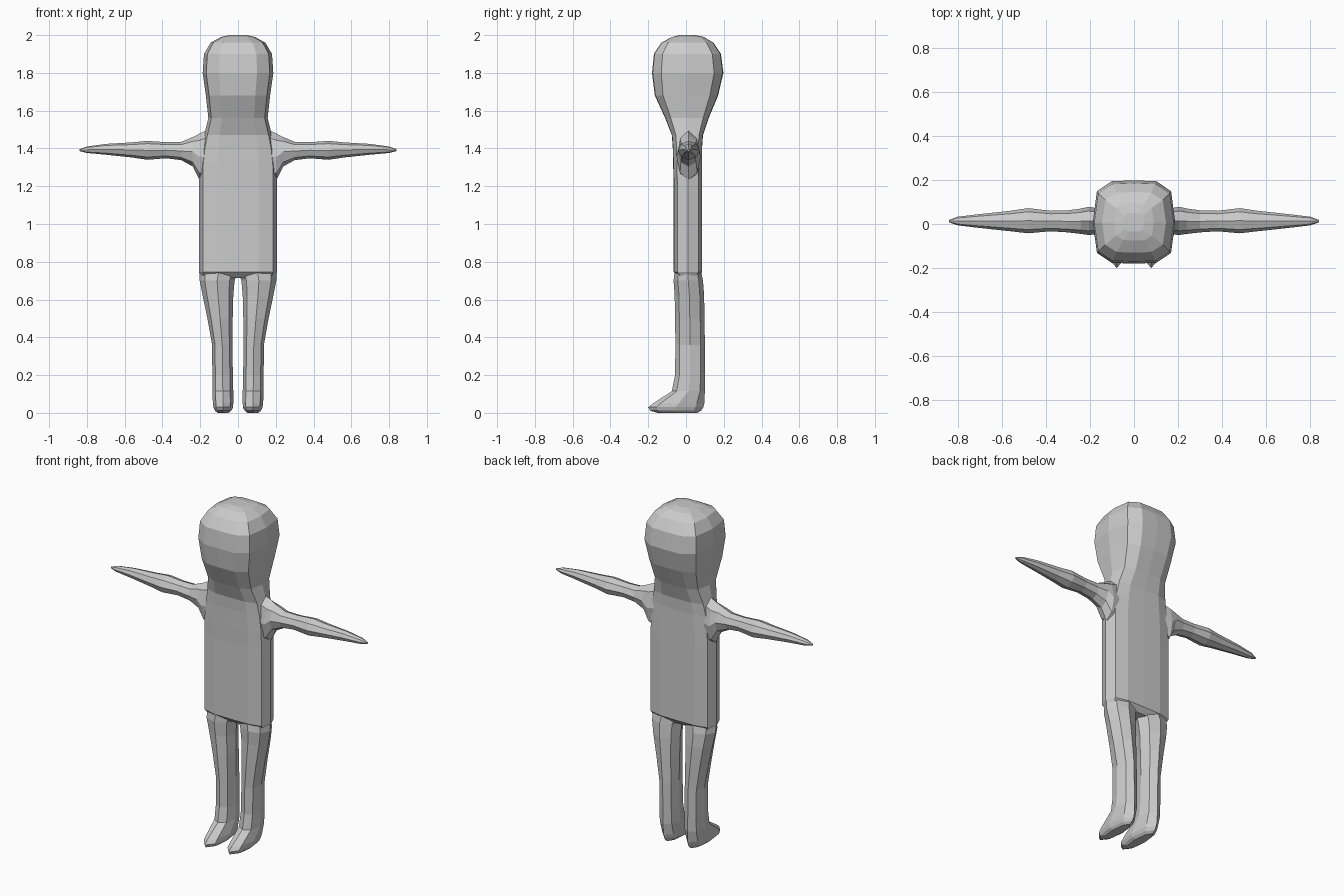
import bpy, bmesh, math

skin = bpy.data.materials.new("plain grey")
skin.diffuse_color = (0.6, 0.6, 0.6, 1)

# One quadrant of the rounded-box section, mirrored to a 12-sided ring
QUAD = [(1, 0), (0.9, 0.74), (0.54, 0.98)]
SECTION = QUAD + [(0, 1)] + [(-u, v) for u, v in QUAD[:0:-1]]
SECTION += [(-u, -v) for u, v in SECTION]
OCT = [(math.cos(i * math.pi / 4), math.sin(i * math.pi / 4)) for i in range(8)]


def loft(name, rings, cap_start=False, cap_end=True):
    """Skin a list of rings of 3D points into a flat-shaded object."""
    bm = bmesh.new()
    loops = [[bm.verts.new(p) for p in ring] for ring in rings]
    n = len(loops[0])
    for a, b in zip(loops, loops[1:]):
        for i in range(n):
            j = (i + 1) % n
            bm.faces.new((a[i], a[j], b[j], b[i]))
    if cap_start:
        bm.faces.new(loops[0][::-1])
    if cap_end:
        bm.faces.new(loops[-1])
    bmesh.ops.recalc_face_normals(bm, faces=bm.faces)
    mesh = bpy.data.meshes.new(name)
    bm.to_mesh(mesh)
    bm.free()
    mesh.materials.append(skin)
    obj = bpy.data.objects.new(name, mesh)
    bpy.context.collection.objects.link(obj)
    return obj


def level(z, x0, x1, y0, y1, section):
    """Horizontal ring filling the given x and y ranges."""
    cx, cy, rx, ry = (x0 + x1) / 2, (y0 + y1) / 2, (x1 - x0) / 2, (y1 - y0) / 2
    return [(cx + rx * u, cy + ry * v, z) for u, v in section]


# Torso and head: height, half width, front y, back y
BODY = [
    (0.715, 0.195, -0.035, 0.06), (0.745, 0.207, -0.065, 0.085),
    (1.20, 0.207, -0.065, 0.085), (1.31, 0.205, -0.068, 0.085),
    (1.40, 0.195, -0.07, 0.085), (1.47, 0.18, -0.075, 0.09),
    (1.56, 0.157, -0.11, 0.12), (1.68, 0.17, -0.165, 0.17),
    (1.80, 0.187, -0.18, 0.198), (1.90, 0.18, -0.17, 0.185),
    (1.96, 0.145, -0.13, 0.145), (1.99, 0.09, -0.075, 0.095),
    (2.00, 0.045, -0.035, 0.05),
]
loft("torso_and_head",
     [level(z, -w, w, f, b, SECTION) for z, w, f, b in BODY], cap_start=True)

# Arm: distance from centre, bottom z, top z, front y, back y
ARM = [
    (0.16, 1.22, 1.50, -0.045, 0.07), (0.205, 1.235, 1.478, -0.05, 0.078),
    (0.24, 1.305, 1.46, -0.045, 0.07), (0.30, 1.338, 1.435, -0.038, 0.062),
    (0.38, 1.348, 1.433, -0.033, 0.06), (0.48, 1.34, 1.44, -0.042, 0.072),
    (0.56, 1.352, 1.432, -0.033, 0.06), (0.70, 1.367, 1.424, -0.018, 0.045),
    (0.80, 1.376, 1.41, -0.006, 0.033), (0.84, 1.386, 1.396, 0.008, 0.018),
]

# Leg and foot: height, inner x, outer x, front y, back y
LEG = [
    (0.75, 0.0, 0.203, -0.06, 0.08), (0.70, 0.018, 0.203, -0.066, 0.09),
    (0.62, 0.025, 0.187, -0.06, 0.096), (0.50, 0.028, 0.162, -0.058, 0.098),
    (0.36, 0.03, 0.137, -0.056, 0.10), (0.20, 0.027, 0.136, -0.058, 0.10),
    (0.115, 0.025, 0.136, -0.075, 0.10), (0.05, 0.025, 0.133, -0.175, 0.097),
    (0.03, 0.026, 0.13, -0.20, 0.092), (0.012, 0.035, 0.122, -0.19, 0.08),
    (0.0, 0.05, 0.108, -0.15, 0.06),
]

for side, s in (("left", 1), ("right", -1)):
    arm = []
    for x, z0, z1, y0, y1 in ARM:
        arm.append([(s * x, (y0 + y1) / 2 + (y1 - y0) / 2 * u,
                     (z0 + z1) / 2 + (z1 - z0) / 2 * v) for u, v in OCT])
    loft(side + "_arm", arm)
    leg = [[(s * x, y, z) for x, y, z in level(*r, OCT)] for r in LEG]
    loft(side + "_leg", leg)
